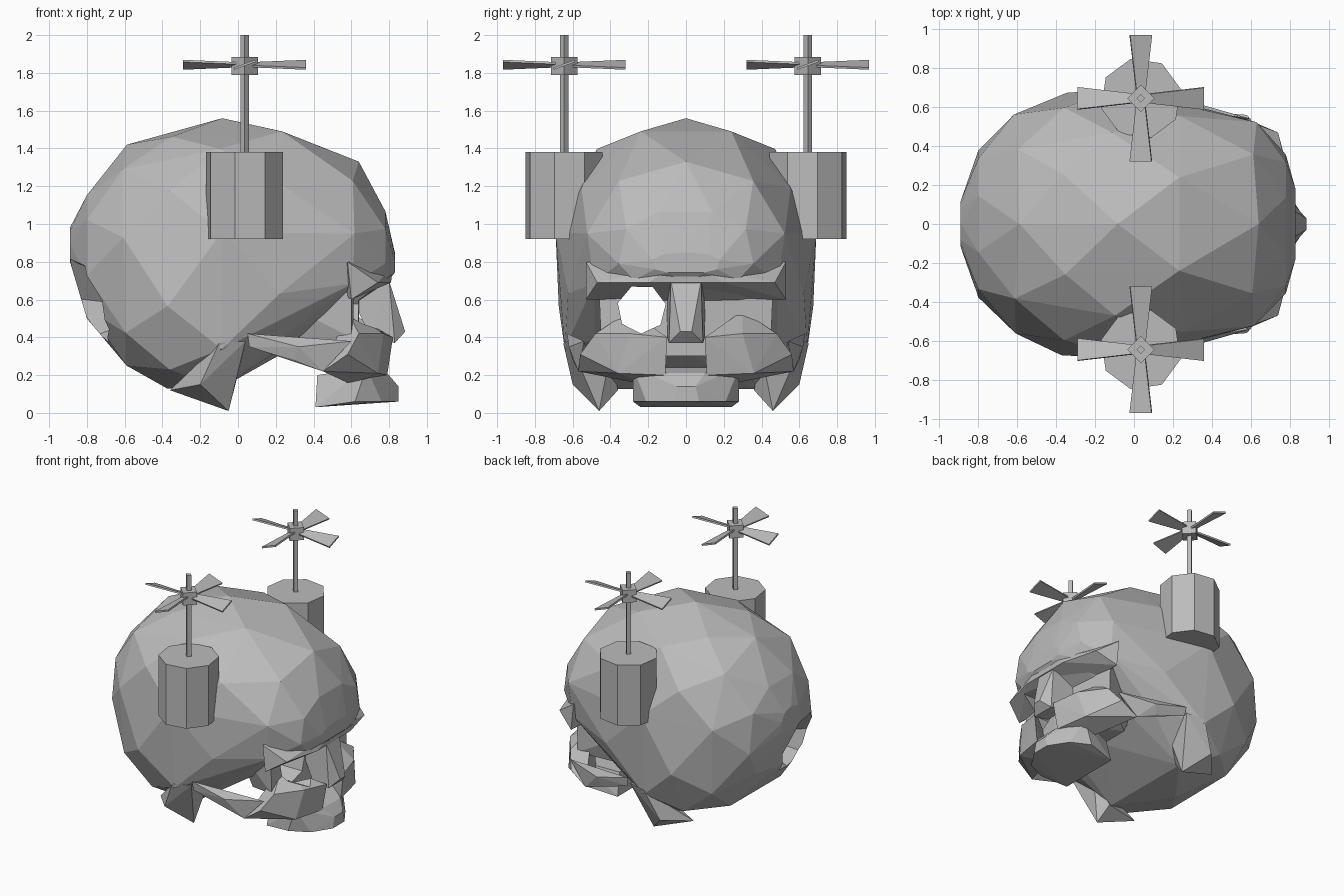
import bpy, bmesh, math, random
from mathutils import Vector, Matrix

random.seed(4)
if "Cube" in bpy.data.objects:
    bpy.data.objects.remove(bpy.data.objects["Cube"])

grey = bpy.data.materials.new("bone_grey")
grey.use_nodes = True
COLOUR = (0.5, 0.5, 0.5, 1)
grey.diffuse_color = COLOUR
grey.node_tree.nodes["Principled BSDF"].inputs["Base Color"].default_value = COLOUR


def finish(name, bm):
    bmesh.ops.recalc_face_normals(bm, faces=bm.faces)
    mesh = bpy.data.meshes.new(name)
    bm.to_mesh(mesh)
    bm.free()
    mesh.materials.append(grey)
    obj = bpy.data.objects.new(name, mesh)
    bpy.context.collection.objects.link(obj)
    return obj


def hull(name, points):
    bm = bmesh.new()
    verts = [bm.verts.new(p) for p in points]
    out = bmesh.ops.convex_hull(bm, input=verts)
    spare = [v for v in out["geom_interior"] + out["geom_unused"]
             if isinstance(v, bmesh.types.BMVert)]
    bmesh.ops.delete(bm, geom=list(set(spare)), context="VERTS")
    return finish(name, bm)


def flip(points):
    return [(x, -y, z) for x, y, z in points]


def centred(name, half):
    return [hull(name, half + flip(half))]


def paired(name, left):
    return [hull("left_" + name, left), hull("right_" + name, flip(left))]


def loft(name, rings):
    bm = bmesh.new()
    loops = [[bm.verts.new(p) for p in ring] for ring in rings]
    for a, b in zip(loops, loops[1:]):
        for i in range(len(a)):
            j = (i + 1) % len(a)
            bm.faces.new((a[i], a[j], b[j], b[i]))
    bm.faces.new(loops[0])
    bm.faces.new(loops[-1])
    return finish(name, bm)


# Cranium: cross sections given as x, top, bottom, half width, widest height
sections = [(-.89, .98, .8, .12, .87), (-.8, 1.17, .5, .38, .85),
            (-.6, 1.42, .23, .57, .8), (-.36, 1.5, .13, .68, .8),
            (-.1, 1.56, .1, .7, .8), (.24, 1.53, .32, .63, .8),
            (.62, 1.33, .6, .53, .85), (.78, 1.08, .68, .36, .85),
            (.83, .85, .74, .18, .8)]
cloud = []
SIDES = 9
for n, (x, top, low, wide, mid) in enumerate(sections):
    for k in range(SIDES):
        t = math.tau * (k + n % 2 / 2) / SIDES + math.pi / 2
        c, s = math.cos(t), math.sin(t)
        power = .9 if s > 0 else .6
        height = top - mid if s > 0 else mid - low
        cloud.append((x + random.uniform(-.02, .02) * (abs(x) < .7),
                      math.copysign(abs(c) ** power, c) * wide,
                      mid + math.copysign(abs(s) ** power, s) * height))
skull = [hull("cranium", cloud)]

# Facial bones
skull += centred("brow", [(.82, .06, .78), (.81, .2, .69), (.74, .47, .69),
                          (.6, .53, .6), (.58, .53, .8), (.5, .1, .66)])
skull += centred("nasal_bone", [(.8, .08, .7), (.82, .06, .58), (.885, .03, .43),
                                (.83, .09, .37), (.7, .1, .4), (.6, .1, .62)])
skull += centred("socket_back", [(.64, .1, .66), (.6, .46, .64), (.6, .45, .4),
                                 (.64, .1, .3), (.2, .3, .6), (.3, .25, .3)])
skull += paired("cheek", [(.82, .1, .4), (.77, .3, .42), (.64, .48, .42),
                          (.58, .56, .31), (.45, .57, .22), (.74, .36, .21),
                          (.6, .22, .15), (.79, .11, .2), (.58, .3, .54)])
skull += paired("cheek_arch", [(.6, .54, .38), (.45, .57, .22), (.5, .52, .3),
                               (.32, .62, .35), (.3, .6, .28),
                               (.05, .63, .42), (.06, .62, .35)])
skull += centred("upper_jaw", [(.85, .05, .14), (.85, .07, .06), (.79, .1, .21),
                               (.76, .21, .06), (.62, .28, .06), (.41, .24, .03),
                               (.42, .2, .2), (.68, .28, .24)])
skull += paired("ear_bone", [(-.05, .46, .01), (-.1, .65, .37), (.04, .62, .38),
                             (-.2, .6, .15), (-.36, .42, .12), (-.08, .36, .12),
                             (.03, .4, .32)])

# Tunnel from the right eye to a flared break at the back
rings = []
for x, r in ((-1.1, .42), (-.62, .14), (.5, .13), (1.1, .13)):
    rings.append([(x, -.235 + r * math.cos(a), .55 + r * math.sin(a))
                  for a in (math.tau * i / 7 + .2 for i in range(7))])
cutter = loft("tunnel_cutter", rings)
cutter.hide_render = True
for part in skull:
    mod = part.modifiers.new("tunnel", "BOOLEAN")
    mod.object, mod.operation, mod.solver = cutter, "DIFFERENCE", "EXACT"
bpy.context.view_layer.update()
graph = bpy.context.evaluated_depsgraph_get()
cut = [bpy.data.meshes.new_from_object(p.evaluated_get(graph)) for p in skull]
for part, mesh in zip(skull, cut):
    part.modifiers.clear()
    part.data = mesh
bpy.data.objects.remove(cutter)


# Rotors, one on each side
def prism(name, sides, radius, low, high, turn, x, y):
    bm = bmesh.new()
    place = Matrix.Translation((x, y, (low + high) / 2)) @ Matrix.Rotation(turn, 4, "Z")
    bmesh.ops.create_cone(bm, cap_ends=True, segments=sides, radius1=radius,
                          radius2=radius, depth=high - low, matrix=place)
    return finish(name, bm)


def blade(name, place):
    corners = [(x, side * w, z) for x, w in ((.04, .025), (.325, .06))
               for side in (-1, 1) for z in (-.006, .006)]
    pitch = Matrix.Rotation(math.radians(20), 4, "X")
    return hull(name, [place @ pitch @ Vector(c) for c in corners])


for side, label in ((1, "left"), (-1, "right")):
    x, y = .035, side * .645
    # Blender cones start their first corner on the y axis
    prism(label + "_pod", 8, .21, .92, 1.38, math.radians(14 * side), x, y)
    prism(label + "_rod", 4, .022, 1.38, 2, 0, x, y)
    prism(label + "_hub", 4, .07, 1.79, 1.885, 0, x, y)
    for i in range(4):
        turn = Matrix.Rotation(i * math.pi / 2, 4, "Z")
        blade(f"{label}_blade_{i + 1}", Matrix.Translation((x, y, 1.843)) @ turn)
